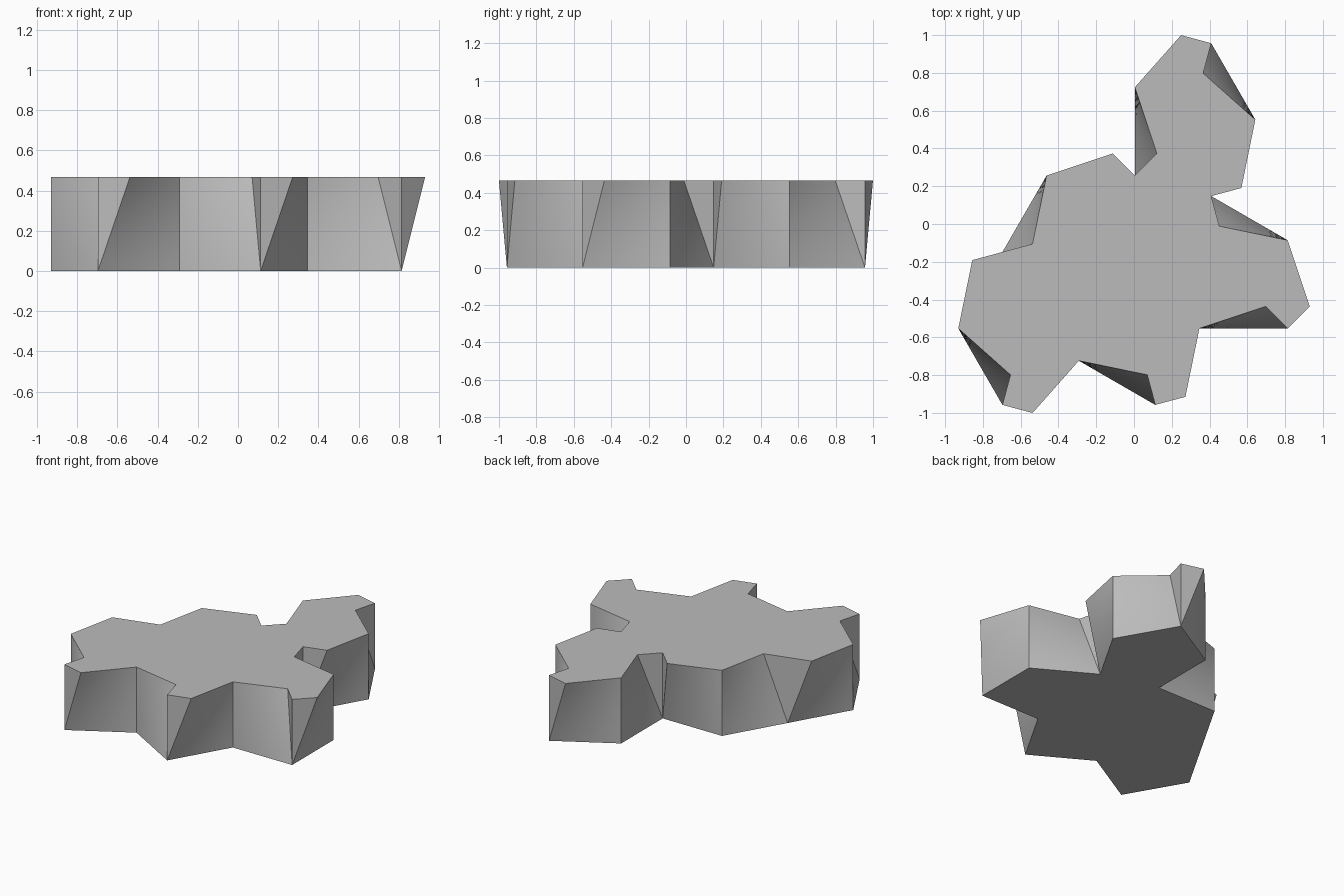
import bpy, bmesh
from math import radians, cos, sin
from mathutils import Vector

cube = bpy.data.objects.get("Cube")
if cube:
    bpy.data.objects.remove(cube, do_unlink=True)

SIDE = 0.4672            # every edge of the tile, and its height
UP = Vector((0, 0, SIDE))
STEPS = 10               # divisions of each twisted wall
HEADINGS = [-60, -120, -30, -90, 180, -120, 150, -150, 120, 60, 60, 0, 90, 30]

# Equal-sided base outline, walked clockwise from the back tip
corners = [Vector((0.875 * SIDE, 0.957, 0))]
for h in HEADINGS[:-1]:
    a = radians(h)
    corners.append(corners[-1] + SIDE * Vector((cos(a), sin(a), 0)))
count = len(corners)


def knee(hinge, far):
    """Top point of a bent edge, a quarter along and a quarter to the right."""
    d = far - hinge
    return hinge + 0.25 * (d + Vector((d.y, -d.x, 0))) + UP


def line(p, q):
    return [p.lerp(q, i / STEPS) for i in range(STEPS + 1)]


bm = bmesh.new()


def face(points, smooth=False):
    f = bm.faces.new([bm.verts.new(p) for p in points])
    f.smooth = smooth


# Walls: a flat triangle at each hinge corner and a ruled patch beyond it
top, base = [], []
for i in range(count):
    start, end = corners[i], corners[(i + 1) % count]
    forward = i % 2 == 0                      # even corners are the hinges
    hinge, far = (start, end) if forward else (end, start)
    m = knee(hinge, far)
    low, high = line(hinge, far), line(m, far + UP)
    rows = [line(p, q) for p, q in zip(low, high)]
    for a, b in zip(rows, rows[1:]):
        for j in range(STEPS):
            face([a[j], b[j], b[j + 1], a[j + 1]], True)
    face([hinge + UP] + rows[0])
    upper = [hinge + UP] + high
    top += upper[:-1] if forward else upper[:0:-1]
    base += low[:-1] if forward else low[:0:-1]

# Flat caps
face(top)
face(base)
bmesh.ops.remove_doubles(bm, verts=bm.verts, dist=0.0005)
bmesh.ops.recalc_face_normals(bm, faces=bm.faces)

mesh = bpy.data.meshes.new("tile")
bm.to_mesh(mesh)
bm.free()
tile = bpy.data.objects.new("tile", mesh)
bpy.context.collection.objects.link(tile)

# Plain grey
grey = bpy.data.materials.new("plain grey")
grey.use_nodes = True
colour = (0.5, 0.5, 0.5, 1)
grey.diffuse_color = colour
grey.node_tree.nodes["Principled BSDF"].inputs["Base Color"].default_value = colour
mesh.materials.append(grey)

# Smooth the twisted walls, keep every real edge crisp
bpy.context.view_layer.objects.active = tile
tile.select_set(True)
bpy.ops.object.shade_smooth_by_angle(angle=radians(25))
